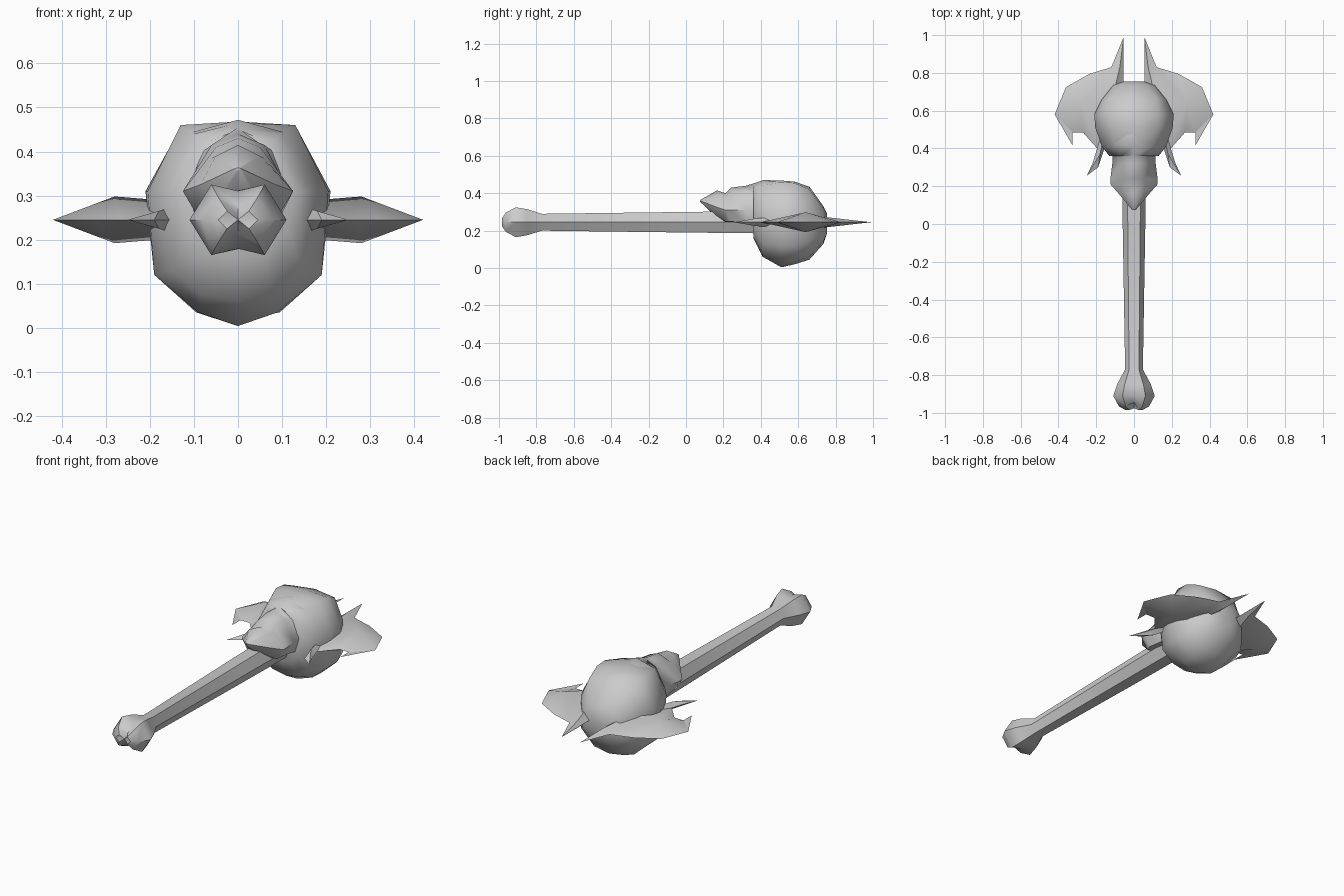
import bpy
import bmesh
import math

cube = bpy.data.objects.get("Cube")
if cube:
    bpy.data.objects.remove(cube, do_unlink=True)

bone = bpy.data.materials.new("bone_grey")
bone.use_nodes = True
GREY = (0.6, 0.6, 0.6, 1)
bone.diffuse_color = GREY
bone.node_tree.nodes["Principled BSDF"].inputs["Base Color"].default_value = GREY


def finish(name, bm, angle):
    bmesh.ops.recalc_face_normals(bm, faces=bm.faces)
    mesh = bpy.data.meshes.new(name)
    bm.to_mesh(mesh)
    bm.free()
    obj = bpy.data.objects.new(name, mesh)
    bpy.context.collection.objects.link(obj)
    mesh.materials.append(bone)
    bpy.ops.object.select_all(action='DESELECT')
    obj.select_set(True)
    bpy.context.view_layer.objects.active = obj
    bpy.ops.object.shade_smooth_by_angle(angle=math.radians(angle))
    return obj


def loft(name, sections, angle=50):
    """Skin closed rings of (x, y, z) points and cap both ends."""
    bm = bmesh.new()
    rings = [[bm.verts.new(p) for p in s] for s in sections]
    n = len(rings[0])
    for a, b in zip(rings, rings[1:]):
        for i in range(n):
            j = (i + 1) % n
            bm.faces.new((a[i], a[j], b[j], b[i]))
    for ring in (rings[0], rings[-1]):
        mid = [sum(v.co[k] for v in ring) / n for k in range(3)]
        centre = bm.verts.new(mid)
        for i in range(n):
            bm.faces.new((ring[i], ring[(i + 1) % n], centre))
    return finish(name, bm, angle)


def mirrored(y, half):
    """Full ring from a half section running from top centre to bottom centre."""
    pts = half + [(-x, z) for x, z in half[-2:0:-1]]
    return [(x, y, z) for x, z in pts]


# Handle shaft with a two-lobed knuckle at the front end
def shaft_ring(y, rx, rz, cleft=0.0, dent=1.0):
    ring = []
    for i in range(8):
        a = i * math.pi / 4
        centre_line = i in (2, 6)
        x = 0 if centre_line else rx * (1 if i % 4 == 0 else 0.55) * math.copysign(1, math.cos(a))
        z = rz * math.copysign(dent if centre_line else 1, math.sin(a)) if i % 4 else 0
        ring.append((x, y + (cleft if centre_line else 0), 0.245 + z))
    return ring


loft("handle", [
    shaft_ring(-0.985, 0.045, 0.02, 0.04, 0.6),
    shaft_ring(-0.965, 0.08, 0.05, 0.02, 0.7),
    shaft_ring(-0.91, 0.11, 0.08, 0, 0.82),
    shaft_ring(-0.85, 0.09, 0.07, 0, 0.95),
    shaft_ring(-0.77, 0.047, 0.045),
    shaft_ring(0.0, 0.06, 0.055),
    shaft_ring(0.45, 0.065, 0.06)])

# Rounded head: cranium above, heavy ball below
loft("head", [
    mirrored(0.36, [(0, .45), (.07, .42), (.13, .31), (.11, .22), (.06, .17), (0, .16)]),
    mirrored(0.41, [(0, .465), (.10, .44), (.17, .31), (.15, .13), (.08, .075), (0, .06)]),
    mirrored(0.51, [(0, .468), (.13, .46), (.205, .31), (.19, .12), (.09, .035), (0, .004)]),
    mirrored(0.58, [(0, .462), (.13, .455), (.21, .31), (.19, .12), (.095, .035), (0, .02)]),
    mirrored(0.66, [(0, .435), (.12, .42), (.17, .31), (.17, .14), (.09, .06), (0, .045)]),
    mirrored(0.735, [(0, .33), (.07, .32), (.11, .27), (.11, .19), (.06, .14), (0, .13)]),
    mirrored(0.755, [(0, .29), (.03, .28), (.05, .25), (.05, .22), (.03, .2), (0, .19)])], 60)

# Skull face: beak, nose, eye hollows and brow
loft("skull_face", [
    mirrored(0.075, [(0, .363), (.005, .362), (.01, .36), (.005, .358), (0, .355)]),
    mirrored(0.165, [(0, .415), (.05, .39), (.085, .325), (.05, .28), (0, .27)]),
    mirrored(0.21, [(0, .40), (.06, .385), (.125, .31), (.09, .25), (0, .24)]),
    mirrored(0.24, [(0, .43), (.05, .41), (.125, .31), (.09, .25), (0, .24)]),
    mirrored(0.32, [(0, .44), (.06, .415), (.115, .31), (.09, .24), (0, .23)]),
    mirrored(0.37, [(0, .455), (.08, .40), (.115, .31), (.09, .23), (0, .22)]),
    mirrored(0.42, [(0, .472), (.10, .445), (.15, .31), (.1, .22), (0, .2)]),
    mirrored(0.50, [(0, .465), (.08, .44), (.14, .31), (.1, .22), (0, .2)])])

# Winged blades: sharp rim with raised ridges, hook, prong and rear horn
RIM = [(.055, .99), (.12, .83), (.235, .795), (.36, .725), (.42, .58),
       (.325, .415), (.325, .485), (.27, .485), (.195, .40), (.22, .32),
       (.25, .255), (.19, .30), (.16, .39), (.12, .5), (.055, .74)]
# Each ridge point fans out to a chain of rim corners
FANS = [((.28, .64, .053), [1, 2, 3, 4, 6, 7, 8]),
        ((.18, .37, .02), [8, 9, 10, 11, 12]),
        ((.075, .83, .018), [14, 0, 1])]


def blade(name, side):
    bm = bmesh.new()
    rim = [bm.verts.new((side * x, y, 0.245)) for x, y in RIM]
    bm.faces.new((rim[4], rim[5], rim[6]))
    for up in (1, -1):
        tops = []
        for (x, y, h), chain in FANS:
            top = bm.verts.new((side * x, y, 0.245 + up * h))
            tops.append(top)
            for a, b in zip(chain, chain[1:]):
                bm.faces.new((top, rim[a], rim[b]))
        # Inner root buried in the head
        root = bm.verts.new((side * .12, .64, 0.245 + up * .04))
        wing, prong, horn = tops
        bm.faces.new((wing, root, rim[1]))
        bm.faces.new((root, horn, rim[1]))
        bm.faces.new((root, rim[14], horn))
        bm.faces.new((wing, rim[8], root))
        bm.faces.new((rim[8], prong, root))
        bm.faces.new((prong, rim[12], root))
        bm.faces.new((rim[12], rim[13], root))
        bm.faces.new((rim[13], rim[14], root))
    finish(name, bm, 30)


blade("left_blade", 1)
blade("right_blade", -1)
